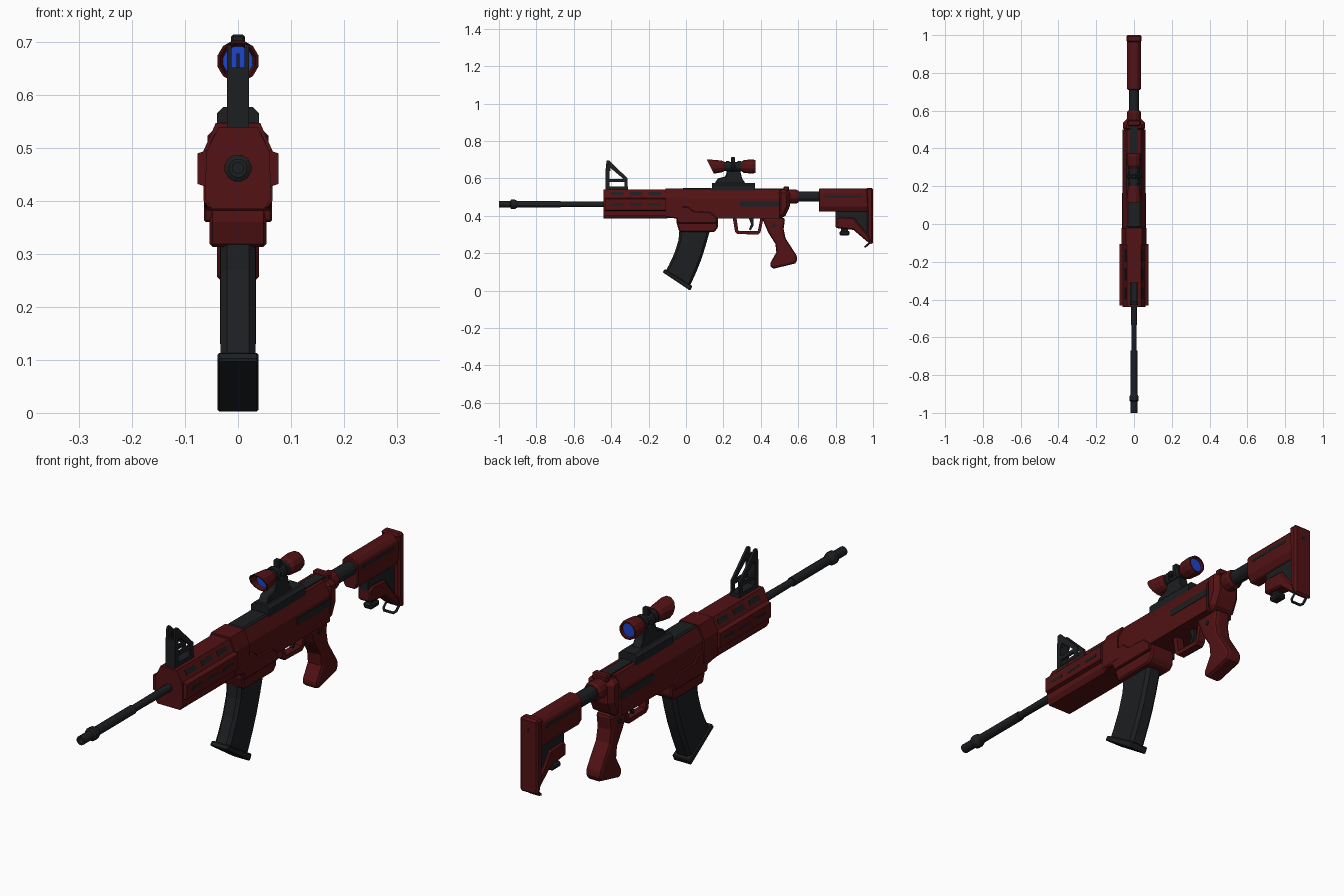
import bpy, bmesh, math
from mathutils import Vector


def mat(name, col):
    m = bpy.data.materials.new(name)
    m.diffuse_color = (*col, 1)
    return m


RED = mat("dark_red", (0.085, 0.006, 0.007))
DARK = mat("gunmetal", (0.012, 0.013, 0.015))
BLUE = mat("lens_blue", (0.012, 0.06, 0.6))


def finish(name, bm, m, bevel=0, seg=1, angle=40):
    bmesh.ops.recalc_face_normals(bm, faces=bm.faces[:])
    me = bpy.data.meshes.new(name)
    bm.to_mesh(me)
    bm.free()
    me.materials.append(m)
    ob = bpy.data.objects.new(name, me)
    bpy.context.collection.objects.link(ob)
    if bevel:
        b = ob.modifiers.new("bevel", "BEVEL")
        b.width, b.segments = bevel, seg
        b.limit_method = "ANGLE"
        b.angle_limit = math.radians(angle)
    return ob


def extrude(name, pts, vec, m, bevel=0, seg=1, angle=40):
    bm = bmesh.new()
    f = bm.faces.new([bm.verts.new(p) for p in pts])
    r = bmesh.ops.extrude_face_region(bm, geom=[f], use_keep_orig=True)
    vs = [g for g in r["geom"] if isinstance(g, bmesh.types.BMVert)]
    bmesh.ops.translate(bm, verts=vs, vec=vec)
    return finish(name, bm, m, bevel, seg, angle)


def side(name, yz, w, m, bevel=0, seg=1, x=0, angle=40):
    """Side profile (y, z) given half width w around x."""
    return extrude(name, [(x - w, y, z) for y, z in yz], (2 * w, 0, 0), m, bevel, seg, angle)


def section(name, half, y0, y1, m, bevel=0):
    """Right half of a cross-section (x, z), mirrored and run along y."""
    pts = half + [(-x, z) for x, z in reversed(half)]
    return extrude(name, [(x, y0, z) for x, z in pts], (0, y1 - y0, 0), m, bevel)


def box(name, x, y, z, m, bevel=0):
    return side(name, [(y[0], z[0]), (y[1], z[0]), (y[1], z[1]), (y[0], z[1])],
                (x[1] - x[0]) / 2, m, bevel, x=(x[0] + x[1]) / 2)


def lathe(name, rings, cz, m, n=12, slant_before=None):
    """Turned shape along y from (y, radius) rings."""
    bm = bmesh.new()
    loops = []
    for y, r in rings:
        vs = []
        for i in range(n):
            a = 2 * math.pi * (i + 0.5) / n
            dz = r * math.sin(a)
            s = -0.5 * dz if slant_before and y < slant_before else 0
            vs.append(bm.verts.new((r * math.cos(a), y + s, cz + dz)))
        loops.append(vs)
    for a, b in zip(loops, loops[1:]):
        for i in range(n):
            bm.faces.new((a[i], a[(i + 1) % n], b[(i + 1) % n], b[i]))
    bm.faces.new(loops[0])
    bm.faces.new(loops[-1])
    return finish(name, bm, m)


# Barrel with muzzle ring
lathe("barrel", [(-0.97, 0.011), (-1, 0.011), (-1, 0.018), (-0.94, 0.018), (-0.935, 0.026),
                 (-0.915, 0.026), (-0.9, 0.018), (-0.67, 0.018), (-0.67, 0.014), (-0.42, 0.016)], 0.462, DARK)

# Handguard, side rails and vent slots
section("handguard", [(0.036, 0.54), (0.06, 0.492), (0.062, 0.405), (0.05, 0.385)], -0.44, -0.1, RED)
for s in (-1, 1):
    section_pts = [(0.055, 0.497), (0.076, 0.49), (0.076, 0.432), (0.055, 0.425)]
    extrude("side_rail", [(s * x, -0.432, z) for x, z in section_pts], (0, 0.325, 0), RED)
    for i in range(3):
        y = -0.4 + i * 0.1
        extrude("vent_slot", [(s * x, y, z) for x, z in
                [(0.044, 0.527), (0.0525, 0.510), (0.049, 0.508), (0.04, 0.525)]], (0, 0.065, 0), DARK)
        box("rail_groove", sorted((s * 0.07, s * 0.0768)), (y, y + 0.065), (0.456, 0.466), DARK)

# Receiver
section("receiver", [(0.036, 0.543), (0.06, 0.492), (0.06, 0.385)], -0.02, 0.5, RED)
section("receiver_collar", [(0.042, 0.547), (0.065, 0.495), (0.065, 0.4), (0.055, 0.388)], -0.11, -0.02, RED)
side("receiver_rear", [(0.49, 0.54), (0.545, 0.54), (0.555, 0.52), (0.555, 0.45), (0.525, 0.385), (0.49, 0.385)],
     0.058, RED, 0.02)
side("magazine_well", [(-0.05, 0.42), (-0.05, 0.36), (-0.035, 0.313), (0.15, 0.313), (0.17, 0.335), (0.17, 0.42)],
     0.054, RED, 0.006)
side("receiver_panel", [(-0.11, 0.45), (-0.11, 0.395), (-0.05, 0.385), (-0.045, 0.36), (0.165, 0.36),
                        (0.165, 0.39), (0.13, 0.42), (0.04, 0.425), (0.01, 0.45)], 0.0645, RED, 0.004)
for s in (-1, 1):
    box("side_port", sorted((s * 0.05, s * 0.062)), (0.29, 0.5), (0.45, 0.478), DARK)
    lathe_y = [(0.47 + 0.011 * math.cos(a * math.pi / 4), 0.35 + 0.011 * math.sin(a * math.pi / 4)) for a in range(8)]
    side("grip_pin", lathe_y, 0.004, DARK, x=s * 0.033)
box("top_cover", (-0.037, 0.037), (-0.02, 0.14), (0.5, 0.549), DARK, 0.006)
box("rear_top_strip", (-0.022, 0.022), (0.37, 0.53), (0.52, 0.547), DARK)
box("charging_handle", (-0.035, 0.035), (0.52, 0.55), (0.53, 0.558), RED, 0.005)

# Magazine, curved, with base plate
side("magazine", [(-0.035, 0.33), (-0.04, 0.27), (-0.062, 0.2), (-0.09, 0.14), (-0.112, 0.1),
                  (0.018, 0.018), (0.055, 0.1), (0.083, 0.17), (0.105, 0.24), (0.13, 0.33)],
     0.033, DARK, 0.012, angle=50)
side("magazine_base", [(-0.125, 0.099), (-0.113, 0.115), (0.035, 0.024), (0.022, 0.0)], 0.039, DARK, 0.004)

# Trigger guard, trigger and pistol grip
side("trigger_guard", [(0.25, 0.39), (0.262, 0.315), (0.275, 0.303), (0.385, 0.3), (0.398, 0.312), (0.415, 0.39),
                       (0.398, 0.39), (0.384, 0.318), (0.28, 0.32), (0.27, 0.39)], 0.016, RED)
side("trigger", [(0.335, 0.39), (0.36, 0.39), (0.362, 0.35), (0.345, 0.322), (0.336, 0.327), (0.348, 0.355)], 0.007, DARK)
side("pistol_grip", [(0.405, 0.39), (0.53, 0.39), (0.522, 0.33), (0.532, 0.28), (0.59, 0.19), (0.597, 0.165),
                     (0.583, 0.145), (0.47, 0.118), (0.45, 0.125), (0.452, 0.15), (0.483, 0.205), (0.478, 0.25),
                     (0.44, 0.31), (0.425, 0.345)], 0.034, RED, 0.013, 2, angle=50)

# Rail and scope mount
section("top_rail", [(0.028, 0.577), (0.04, 0.565), (0.04, 0.53)], 0.14, 0.37, DARK)
side("scope_mount", [(0.15, 0.57), (0.17, 0.6), (0.21, 0.61), (0.22, 0.64), (0.29, 0.64), (0.3, 0.6), (0.32, 0.57)],
     0.02, DARK, 0.003)

# Scope
SZ = 0.664
lathe("scope_tube", [(0.18, 0.024), (0.32, 0.024)], SZ, DARK)
lathe("scope_front_bell", [(0.165, 0.028), (0.13, 0.034), (0.13, 0.04), (0.19, 0.033), (0.205, 0.026)], SZ, RED,
      slant_before=0.14)
lathe("scope_eyepiece", [(0.295, 0.026), (0.31, 0.036), (0.355, 0.039), (0.372, 0.036), (0.372, 0.03), (0.355, 0.028)],
      SZ, RED)
lathe("front_lens", [(0.16, 0.029), (0.17, 0.029)], SZ, BLUE)
lathe("rear_lens", [(0.35, 0.029), (0.361, 0.029)], SZ, BLUE)
for y in (0.215, 0.275):
    lathe("scope_ring", [(y, 0.029), (y + 0.018, 0.029)], SZ, DARK)
box("scope_top_turret", (-0.013, 0.013), (0.24, 0.262), (0.68, 0.714), DARK, 0.004)
box("scope_side_turret", (-0.037, 0.037), (0.242, 0.262), (0.653, 0.675), DARK, 0.004)

# Front sight: post, twin side frames, crossbars and pin
box("sight_base", (-0.021, 0.021), (-0.43, -0.31), (0.535, 0.556), DARK)
box("sight_post", (-0.021, 0.021), (-0.43, -0.408), (0.54, 0.652), DARK)
for s in (-1, 1):
    x = s * 0.0165
    side("sight_ear", [(-0.43, 0.64), (-0.425, 0.695), (-0.412, 0.697), (-0.4, 0.68), (-0.405, 0.64)], 0.0045, DARK, x=x)
    side("sight_strut", [(-0.418, 0.69), (-0.41, 0.695), (-0.312, 0.6), (-0.312, 0.54), (-0.328, 0.54),
                         (-0.328, 0.592), (-0.418, 0.668)], 0.0045, DARK, x=x)
    side("sight_crossbar", [(-0.42, 0.582), (-0.315, 0.582), (-0.315, 0.598), (-0.42, 0.598)], 0.0045, DARK, x=x)
box("sight_pin", (-0.003, 0.003), (-0.422, -0.414), (0.645, 0.678), DARK)

# Buffer tube and collar
lathe("buffer_collar", [(0.54, 0.038), (0.59, 0.038), (0.602, 0.032)], 0.503, RED)
lathe("buffer_tube", [(0.59, 0.028), (0.73, 0.028)], 0.503, DARK)

# Stock body, butt plate, web and lower arm
section("stock_body", [(0.018, 0.545), (0.036, 0.525), (0.036, 0.45), (0.022, 0.422)], 0.71, 0.975, RED, 0.004)
side("butt_plate", [(0.962, 0.55), (1, 0.55), (1, 0.25), (0.985, 0.25), (0.968, 0.3), (0.968, 0.42)], 0.04, RED, 0.008)
side("stock_web", [(0.8, 0.43), (0.975, 0.43), (0.985, 0.26), (0.97, 0.27), (0.9, 0.34), (0.8, 0.37)], 0.018, DARK)
side("stock_lower_arm", [(0.8, 0.385), (0.82, 0.395), (0.9, 0.39), (0.925, 0.355), (0.985, 0.285), (0.985, 0.25),
                         (0.965, 0.265), (0.895, 0.325), (0.8, 0.335)], 0.028, RED, 0.006)
box("stock_knob_stem", (-0.012, 0.012), (0.83, 0.865), (0.31, 0.34), DARK)
box("stock_knob", (-0.02, 0.02), (0.82, 0.875), (0.295, 0.32), DARK, 0.007)
for s in (-1, 1):
    box("stock_slot", sorted((s * 0.03, s * 0.0368)), (0.74, 0.94), (0.498, 0.51), DARK)
box("butt_hole", (-0.014, 0.014), (0.985, 1.0005), (0.49, 0.518), DARK, 0.008)

# Sling loop at the toe of the stock
cu = bpy.data.curves.new("sling_loop", "CURVE")
cu.dimensions = "3D"
cu.bevel_depth, cu.bevel_resolution = 0.0055, 0
sp = cu.splines.new("POLY")
loop = [(-0.02, 0), (0.02, 0), (0.028, 0.3), (0.028, 0.8), (0.02, 1), (-0.02, 1), (-0.028, 0.8), (-0.028, 0.3)]
sp.points.add(len(loop) - 1)
for p, (x, t) in zip(sp.points, loop):
    p.co = (x, 0.99 - 0.033 * t, 0.262 - 0.028 * t, 1)
sp.use_cyclic_u = True
cu.materials.append(DARK)
bpy.context.collection.objects.link(bpy.data.objects.new("sling_loop", cu))
